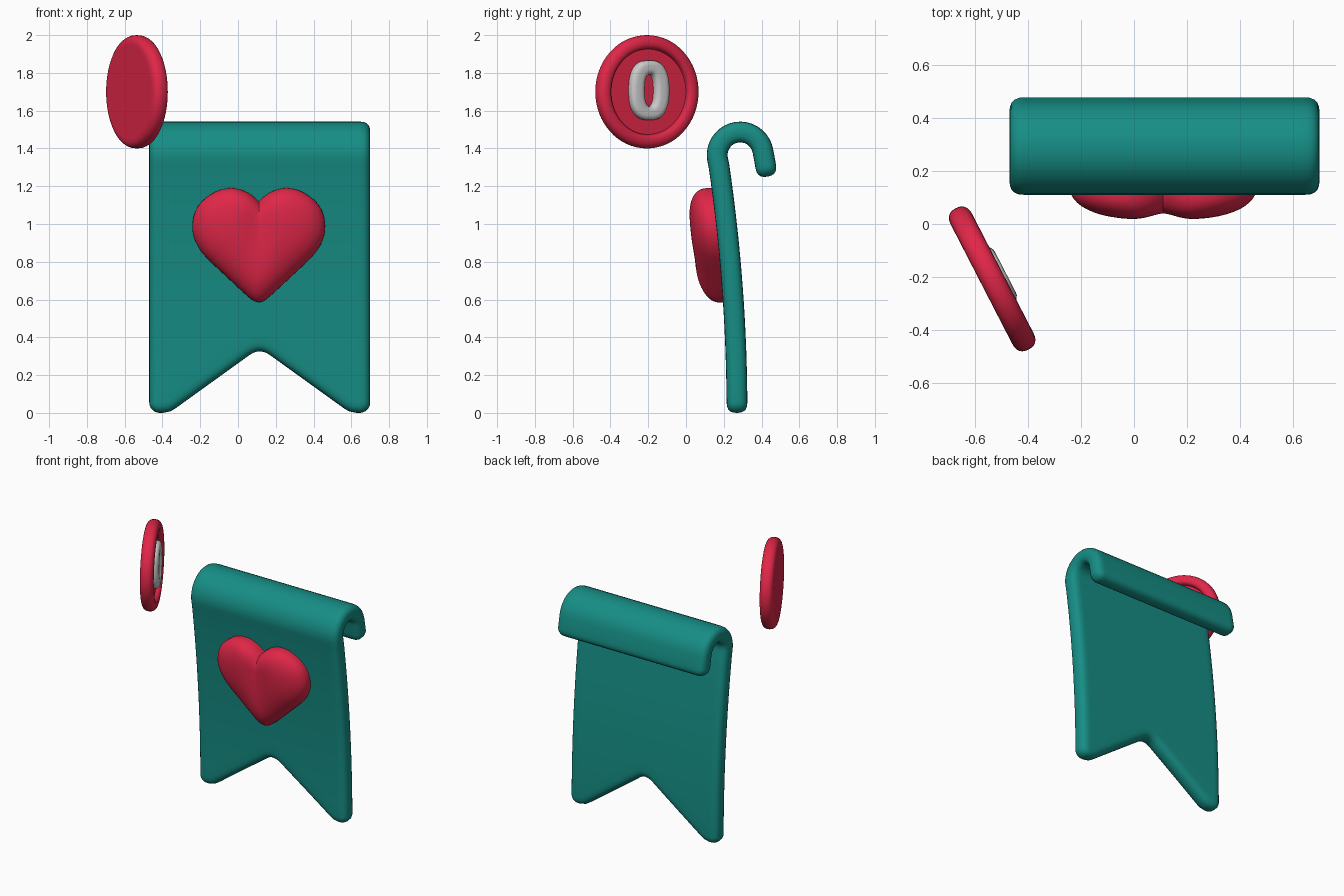
import bpy, bmesh
from math import sin, cos, pi, radians
from mathutils import Vector as V

if "Cube" in bpy.data.objects:
    bpy.data.objects.remove(bpy.data.objects["Cube"])


def material(name, rgb):
    m = bpy.data.materials.new(name)
    m.diffuse_color = (*rgb, 1)
    m.use_nodes = True
    m.node_tree.nodes["Principled BSDF"].inputs["Base Color"].default_value = m.diffuse_color
    return m


RED = material("red", (0.75, 0.02, 0.065))
TEAL = material("teal", (0.008, 0.27, 0.235))


def skin(name, grids, mat=None, wrap=False, angle=40):
    """Mesh made of quad grids (rows of points), welded along shared borders."""
    bm = bmesh.new()
    for rows in grids:
        vs = [[bm.verts.new(p) for p in row] for row in rows]
        for a, b in zip(vs, vs[1:]):
            n = len(a)
            for k in range(n if wrap else n - 1):
                bm.faces.new((a[k], a[(k + 1) % n], b[(k + 1) % n], b[k]))
    bmesh.ops.remove_doubles(bm, verts=bm.verts, dist=1e-4)
    bmesh.ops.dissolve_degenerate(bm, edges=bm.edges, dist=1e-5)
    bmesh.ops.recalc_face_normals(bm, faces=bm.faces)
    me = bpy.data.meshes.new(name)
    bm.to_mesh(me)
    bm.free()
    ob = bpy.data.objects.new(name, me)
    bpy.context.collection.objects.link(ob)
    if mat:
        me.materials.append(mat)
    me.shade_smooth()
    me.set_sharp_from_angle(angle=radians(angle))
    return ob


def spow(v, e):
    return abs(v) ** e * (1 if v >= 0 else -1)


CX, R = 0.115, 0.055          # banner middle and half thickness
X = V((1, 0, 0))


def sheet_y(z):
    return 0.27 - 0.105 * (z / 1.37) ** 2


def bottom(d):
    """Swallowtail lower edge of the inset sheet, by distance from the middle."""
    d = abs(d)
    if d < 0.09:
        return 0.413 - 0.0324 - 4 * d * d
    if d < 0.485:
        return 0.413 - 0.72 * d
    return 0.055 + 0.009 * max(0, (0.51 - d) / 0.025) ** 2


# Banner: mid sheet with a rolled-over top
NC = 60
hook = [V((0, 0.287 + 0.122 * cos(radians(a)), 1.365 + 0.122 * sin(radians(a))))
        for a in [188 - 178 * k / 18 for k in range(19)]]
hook += [V((0, 0.415, 1.345)), V((0, 0.422, 1.305))]
P, T, N = [], [], []
for i in range(NC + 1):
    d = -0.53 + 1.06 * i / NC
    b = bottom(d)
    zs = [b + (1.31 - b) * k / 16 for k in range(17)]
    col = [V((CX + d, sheet_y(z), z)) for z in zs] + [h + X * (CX + d) for h in hook]
    last = len(col) - 1
    tan = [(col[min(j + 1, last)] - col[max(j - 1, 0)]).normalized() for j in range(last + 1)]
    P.append(col)
    T.append(tan)
    N.append([X.cross(t) for t in tan])

# Border walk: point, outward direction, normal
border = []
for i in range(NC + 1):
    d = -0.53 + 1.06 * i / NC
    s = (bottom(d + 0.004) - bottom(d - 0.004)) / 0.008
    border.append((P[i][0], (X * s - T[i][0]).normalized(), N[i][0]))
border += [(P[NC][j], X, N[NC][j]) for j in range(last + 1)]
border += [(P[i][last], T[i][last], N[i][last]) for i in range(NC, -1, -1)]
border += [(P[0][j], -X, N[0][j]) for j in range(last, -1, -1)]
rim = []
for k, (p, o, n) in enumerate(border):
    p2, o2, _ = border[(k + 1) % len(border)]
    fan = 5 if (p - p2).length < 1e-6 else 1
    for f in range(fan):
        out = o.lerp(o2, f / fan).normalized()
        rim.append([p + R * (out * spow(cos(a), 0.8) + n * spow(sin(a), 0.8))
                    for a in [-pi / 2 + pi * q / 10 for q in range(11)]])
rim.append(rim[0])
sides = [[[p + n * R * s for p, n in zip(cp, cn)] for cp, cn in zip(P, N)] for s in (-1, 1)]
skin("banner", sides + [rim], TEAL)

# Puffy heart on the banner face
half = [(0, 1.12), (.04, 1.155), (.09, 1.18), (.15, 1.19), (.22, 1.175), (.29, 1.13),
        (.335, 1.07), (.352, .99), (.34, .92), (.305, .855), (.25, .795), (.17, .72),
        (.09, .645), (.035, .598), (0, .585)]


def smooth_path(pts, n=4):
    pts = [V(p) for p in pts]
    res = []
    for k in range(len(pts) - 1):
        a, b, c, d = pts[max(k - 1, 0)], pts[k], pts[k + 1], pts[min(k + 2, len(pts) - 1)]
        for q in range(n):
            t = q / n
            res.append(0.5 * (2 * b + (c - a) * t + (2 * a - 5 * b + 4 * c - d) * t * t
                              + (3 * b - a - 3 * c + d) * t ** 3))
    return res + [pts[-1]]


curve = smooth_path(half)
outline = curve + [V((-p.x, p.y)) for p in reversed(curve[1:-1])]
mid = V((0, 0.95))


def heart_ring(k, h):
    ring = []
    for p in outline:
        q = mid + (p - mid) * k
        ramp = min(1, max(0, (q.y - 0.7) / 0.3))
        crease = 1 - 0.15 * ramp * 2.718 ** (-(q.x / 0.07) ** 2)
        ring.append(V((0.11 + q.x, sheet_y(q.y) - 0.05 - h * crease, q.y)))
    return ring


rings = [heart_ring(0, -0.03), heart_ring(1, -0.03)]
for k in range(17):
    a = pi / 2 * k / 16
    rings.append(heart_ring(cos(a), 0.03 + 0.117 * (1 - cos(a) ** 3) ** 0.5))
skin("heart", [rings], RED, wrap=True)

# Coin frame: U across the face, W out of the face
C = V((-0.535, -0.207, 1.70))
W = V((0.889, 0.458, 0)).normalized()
U = V((-W.y, W.x, 0))


def on_coin(u, v, h):
    return C + U * u + V((0, 0, v)) + W * h


# Coin: revolved dish with a rounded rim and flat back
prof = [(0, -.045), (.25, -.045)]
prof += [(.253 + .047 * spow(cos(a), .85), .045 * spow(sin(a), .85))
         for a in [-pi / 2 + pi * k / 12 for k in range(13)]]
prof += [(.24, .042), (.231, .034), (.228, .024), (.226, .012), (0, .012)]
skin("coin", [[[on_coin(r * cos(2 * pi * k / 64), r * sin(2 * pi * k / 64), h)
                for k in range(64)] for r, h in prof]], RED, wrap=True)

# Raised oval ring in the dish
rings = []
for t, h in [(0, .005), (0, .035), (.06, .046), (.2, .054), (.35, .056), (.65, .056),
             (.8, .054), (.94, .046), (1, .035), (1, .005)]:
    a, b = .032 + .083 * t, .085 + .073 * t
    rings.append([on_coin(a * spow(cos(2 * pi * k / 64), .8),
                          .008 + b * spow(sin(2 * pi * k / 64), .8), h) for k in range(64)])
skin("oval_ring", [rings + rings[:1]], wrap=True)
